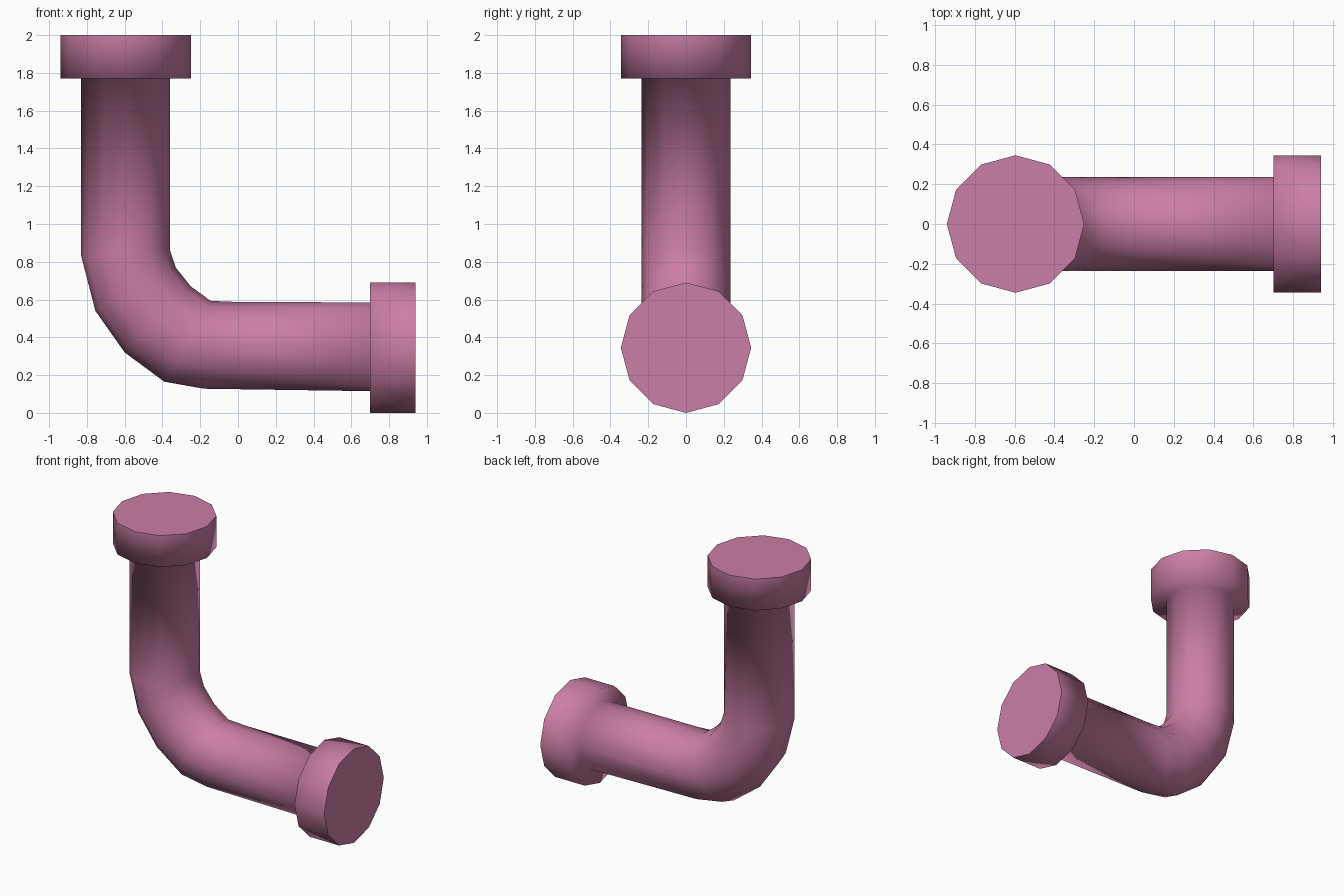
import bpy, bmesh, math
from mathutils import Vector

if "Cube" in bpy.data.objects:
    bpy.data.objects.remove(bpy.data.objects["Cube"])

SIDES = 12

# Cross-sections from top to side: (outer x, outer z, inner x, inner z, half width in y)
RINGS = [
    (-0.94, 2.00, -0.25, 2.00, 0.345),   # top flange
    (-0.94, 1.77, -0.25, 1.77, 0.345),
    (-0.83, 1.77, -0.36, 1.77, 0.235),   # upright pipe
    (-0.83, 0.83, -0.36, 0.86, 0.235),   # bend
    (-0.755, 0.54, -0.33, 0.77, 0.235),
    (-0.60, 0.32, -0.25, 0.67, 0.235),
    (-0.39, 0.165, -0.145, 0.593, 0.235),
    (-0.18, 0.128, 0.0, 0.587, 0.235),
    (0.70, 0.115, 0.70, 0.585, 0.235),   # level pipe
    (0.70, 0.00, 0.70, 0.69, 0.345),     # side flange
    (0.94, 0.00, 0.94, 0.69, 0.345),
]


def add_ring(bm, ox, oz, ix, iz, ry):
    outer, inner = Vector((ox, 0, oz)), Vector((ix, 0, iz))
    mid, half = (outer + inner) / 2, (outer - inner) / 2
    ring = []
    for i in range(SIDES):
        a = 2 * math.pi * i / SIDES
        ring.append(bm.verts.new(mid + half * math.cos(a) + Vector((0, ry * math.sin(a), 0))))
    return ring


# Pipe and flanges as one continuous skin
bm = bmesh.new()
rings = [add_ring(bm, *r) for r in RINGS]
for a, b in zip(rings, rings[1:]):
    for i in range(SIDES):
        j = (i + 1) % SIDES
        bm.faces.new((a[i], a[j], b[j], b[i])).smooth = True

# Flat end caps with sharp rims
for ring in (rings[0], rings[-1]):
    cap = bm.faces.new(ring)
    cap.smooth = False
    for e in cap.edges:
        e.smooth = False
bmesh.ops.recalc_face_normals(bm, faces=bm.faces[:])

mesh = bpy.data.meshes.new("elbow_pipe")
bm.to_mesh(mesh)
bm.free()
pipe = bpy.data.objects.new("elbow_pipe", mesh)
bpy.context.collection.objects.link(pipe)

# Pink paint
mat = bpy.data.materials.new("pink")
mat.diffuse_color = (0.6, 0.21, 0.38, 1)
mat.use_nodes = True
mat.node_tree.nodes["Principled BSDF"].inputs["Base Color"].default_value = mat.diffuse_color
mesh.materials.append(mat)
